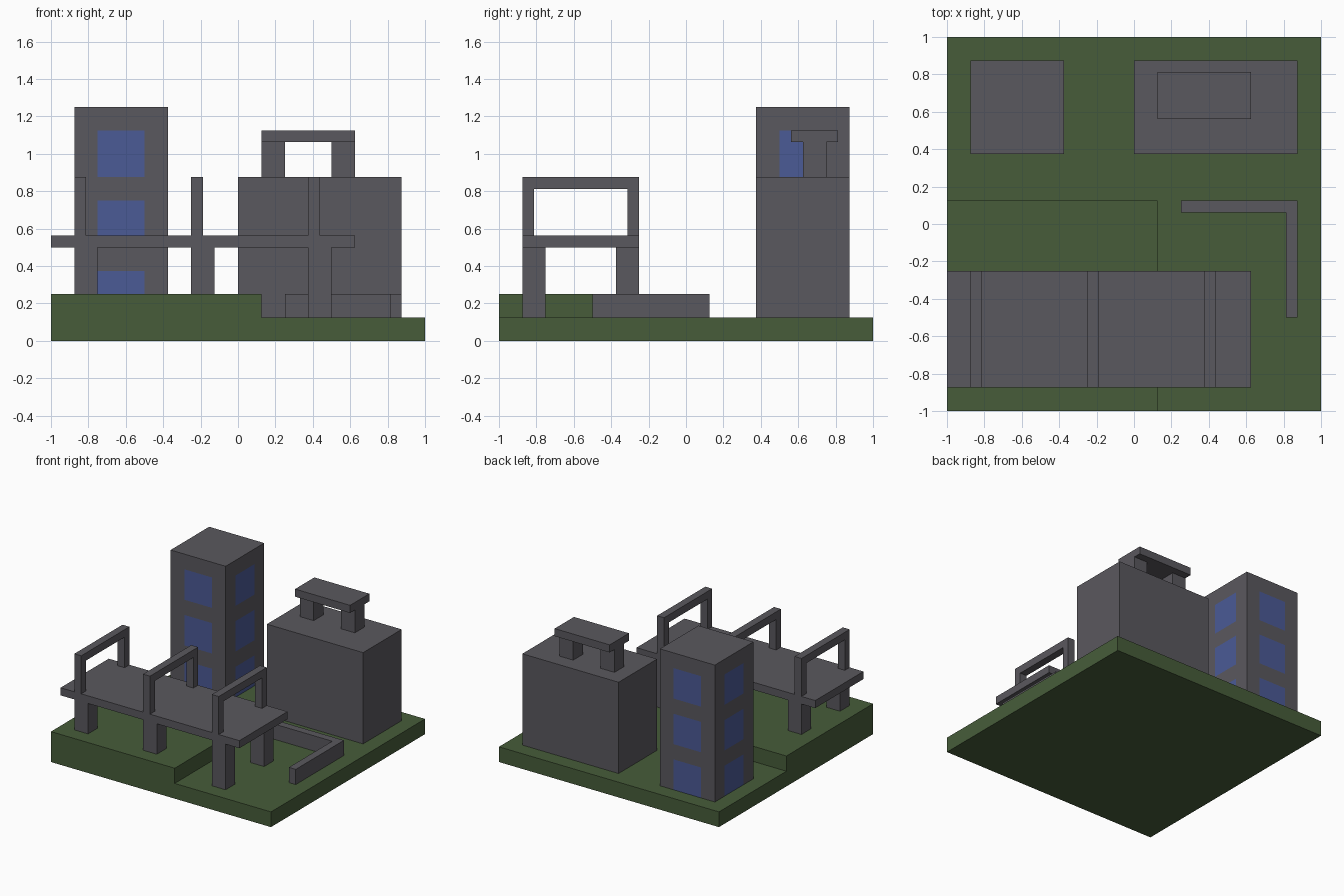
import bpy, bmesh
from mathutils import Vector

cube = bpy.data.objects.get("Cube")
if cube:
    bpy.data.objects.remove(cube, do_unlink=True)

U = 1 / 16  # modelling grid step; all sizes below are in grid steps


def material(name, rgb):
    m = bpy.data.materials.new(name)
    m.use_nodes = True
    col = (*rgb, 1)
    m.diffuse_color = col
    bsdf = next(n for n in m.node_tree.nodes if n.type == 'BSDF_PRINCIPLED')
    bsdf.inputs["Base Color"].default_value = col
    bsdf.inputs["Roughness"].default_value = 0.9
    return m


GREY = material("concrete_grey", (0.102, 0.098, 0.112))
GREEN = material("grass_green", (0.063, 0.108, 0.042))
BLUE = material("window_blue", (0.070, 0.103, 0.305))


def finish(name, bm, *mats):
    bmesh.ops.recalc_face_normals(bm, faces=bm.faces)
    me = bpy.data.meshes.new(name)
    bm.to_mesh(me)
    bm.free()
    for m in mats:
        me.materials.append(m)
    ob = bpy.data.objects.new(name, me)
    bpy.context.collection.objects.link(ob)
    return ob


def prism(name, outline, direction, mat):
    """Extrude a closed planar outline along a direction."""
    bm = bmesh.new()
    face = bm.faces.new([bm.verts.new(Vector(p) * U) for p in outline])
    new = bmesh.ops.extrude_face_region(bm, geom=[face])["geom"]
    bmesh.ops.translate(bm, vec=Vector(direction) * U,
                        verts=[v for v in new if isinstance(v, bmesh.types.BMVert)])
    if not face.is_valid or len(bm.faces) < len(outline) + 2:
        bm.faces.new([v for v in bm.verts][:len(outline)])
    return finish(name, bm, mat)


def box_mesh(x, y, z):
    bm = bmesh.new()
    bmesh.ops.create_cube(bm, size=1)
    for v in bm.verts:
        v.co = [(r[0] if c < 0 else r[1]) * U for c, r in zip(v.co, (x, y, z))]
    return bm


def box(name, x, y, z, mat=GREY):
    return finish(name, box_mesh(x, y, z), mat)


# Ground and raised terrace
box("ground", (-16, 16), (-16, 16), (0, 2), GREEN)
box("terrace", (-16, 2), (-16, 2), (2, 4), GREEN)

# Tower: cut window outlines into the walls, then colour the window faces
bm = box_mesh((-14, -6), (6, 14), (2, 20))
cuts = [(0, (-12, -8)), (1, (8, 12)), (2, (6, 8, 12, 14, 18))]
for axis, values in cuts:
    normal = Vector((0, 0, 0))
    normal[axis] = 1
    for v in values:
        bmesh.ops.bisect_plane(bm, geom=bm.verts[:] + bm.edges[:] + bm.faces[:],
                               plane_co=normal * v * U, plane_no=normal)
for f in bm.faces:
    c = f.calc_center_median() / U
    in_row = any(lo < c.z < lo + 4 for lo in (2, 8, 14))
    in_column = -12 < c.x < -8 or 8 < c.y < 12
    if abs(f.normal.z) < 0.5 and in_row and in_column:
        f.material_index = 1
finish("tower", bm, GREY, BLUE)

# Block building with a raised roof canopy
box("block_building", (0, 14), (6, 14), (2, 14))
box("canopy_slab", (2, 10), (9, 13), (17, 18))
for side, x in (("right", 2), ("left", 8)):
    box(f"canopy_leg_{side}", (x, x + 2), (10, 12), (14, 17))

# Elevated deck with pairs of pillars and a frame over each pair
box("deck", (-16, 10), (-14, -4), (8, 9))
arch = [(-14, 9), (-14, 14), (-4, 14), (-4, 9), (-5, 9), (-5, 13), (-13, 13), (-13, 9)]
for name, x, floor in (("right", -14, 4), ("middle", -4, 4), ("left", 6, 2)):
    box(f"front_pillar_{name}", (x, x + 2), (-14, -12), (floor, 8))
    box(f"back_pillar_{name}", (x, x + 2), (-6, -4), (floor, 8))
    prism(f"deck_frame_{name}", [(x, y, z) for y, z in arch], (1, 0, 0), GREY)

# Low corner wall
corner = [(4, 1), (4, 2), (14, 2), (14, -8), (13, -8), (13, 1)]
prism("corner_wall", [(x, y, 2) for x, y in corner], (0, 0, 2), GREY)
